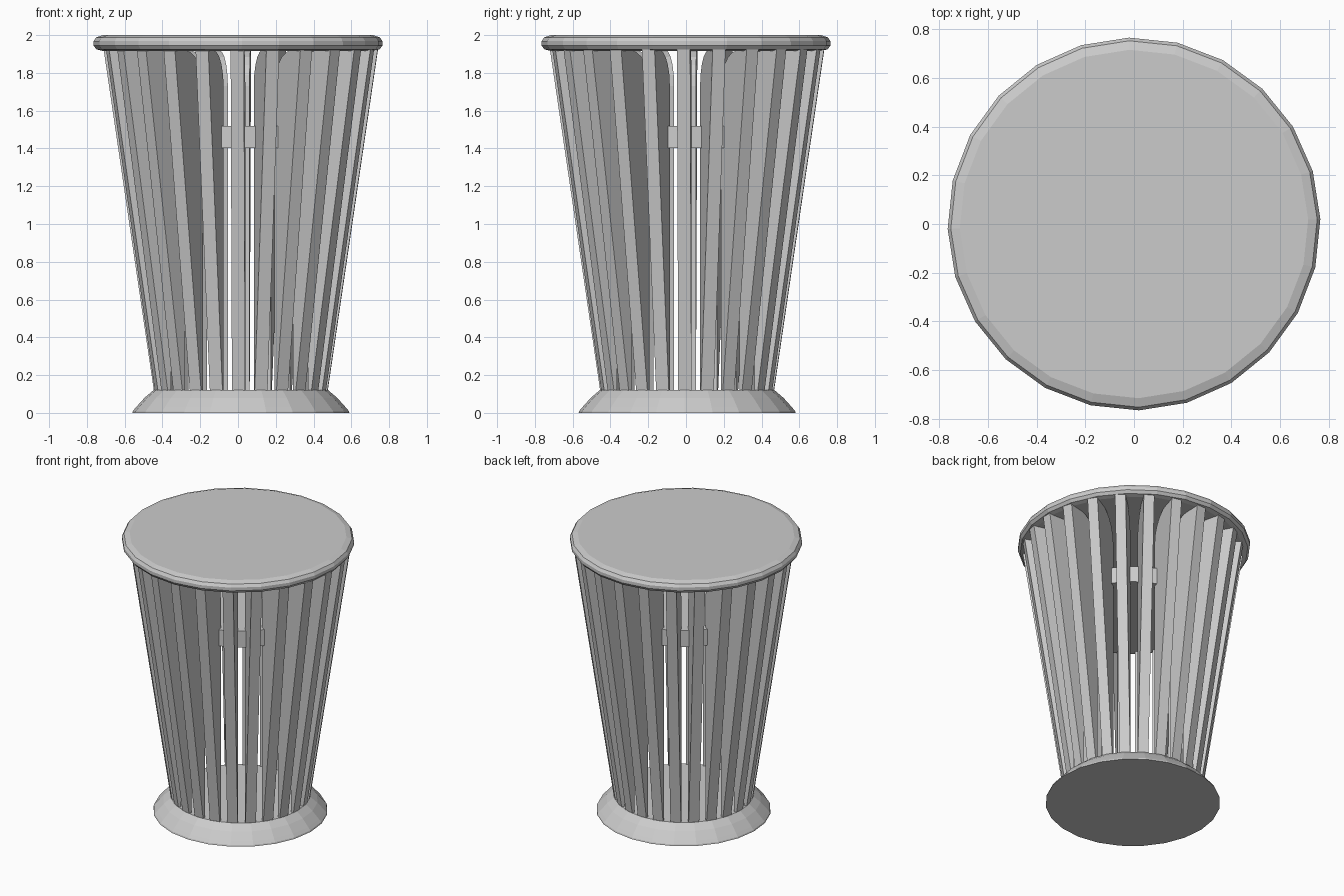
import bpy, bmesh, math
from mathutils import Matrix

cube = bpy.data.objects.get("Cube")
if cube:
    bpy.data.objects.remove(cube, do_unlink=True)

SIDES = 24
CENTRE = (0.015, 0.006, 0)
TURN = math.radians(-1.5)

grey = bpy.data.materials.new("plain_grey")
grey.use_nodes = True
colour = (0.6, 0.6, 0.6, 1)
grey.diffuse_color = colour
grey.node_tree.nodes["Principled BSDF"].inputs["Base Color"].default_value = colour


def add_object(name, bm):
    bmesh.ops.recalc_face_normals(bm, faces=bm.faces)
    mesh = bpy.data.meshes.new(name)
    bm.to_mesh(mesh)
    bm.free()
    mesh.materials.append(grey)
    obj = bpy.data.objects.new(name, mesh)
    bpy.context.collection.objects.link(obj)
    return obj


def turned(name, profile, centre=(0, 0, 0), turn=0.0):
    """Solid of revolution from (radius, height) points, capped at both ends."""
    bm = bmesh.new()
    rings = []
    for r, z in profile:
        angles = [turn + math.tau * i / SIDES for i in range(SIDES)]
        rings.append([bm.verts.new((r * math.cos(a), r * math.sin(a), z)) for a in angles])
    for low, high in zip(rings, rings[1:]):
        for i in range(SIDES):
            j = (i + 1) % SIDES
            bm.faces.new((low[i], low[j], high[j], high[i]))
    bm.faces.new(rings[0][::-1])
    bm.faces.new(rings[-1])
    obj = add_object(name, bm)
    obj.location = centre
    return obj


def slat(name, angle):
    """Tapered upright fin with a rounded inner top corner."""
    outline = [(0.44, 0.10), (0.457, 0.10), (0.728, 1.94), (0.63, 1.94)]
    for step in range(6):
        a = math.pi / 2 * (1 + step / 5)
        outline.append((0.63 + 0.19 * math.cos(a), 1.73 + 0.19 * math.sin(a)))
    bm = bmesh.new()
    face = bm.faces.new([bm.verts.new((r, -0.035, z)) for r, z in outline])
    extruded = bmesh.ops.extrude_face_region(bm, geom=[face])
    verts = [v for v in extruded["geom"] if isinstance(v, bmesh.types.BMVert)]
    bmesh.ops.translate(bm, verts=verts, vec=(0, 0.07, 0))
    bmesh.ops.transform(bm, matrix=Matrix.Rotation(angle, 4, "Z"), verts=bm.verts)
    add_object(name, bm).location = CENTRE


# Flared foot
turned("base", [(0.575, 0), (0.572, 0.01), (0.555, 0.03), (0.51, 0.08), (0.463, 0.12)],
       CENTRE, TURN)

# Ring of upright slats
for n in range(SIDES):
    slat(f"slat_{n + 1}", TURN + math.tau * n / SIDES)

# Inner disc tying the slats together
turned("inner_disc", [(0.48, 1.403), (0.48, 1.52)], CENTRE, TURN)

# Round top with a softened rim
turned("top", [(0.72, 1.917), (0.75, 1.925), (0.765, 1.945), (0.765, 1.968),
               (0.752, 1.988), (0.715, 2.0)], turn=-TURN)
